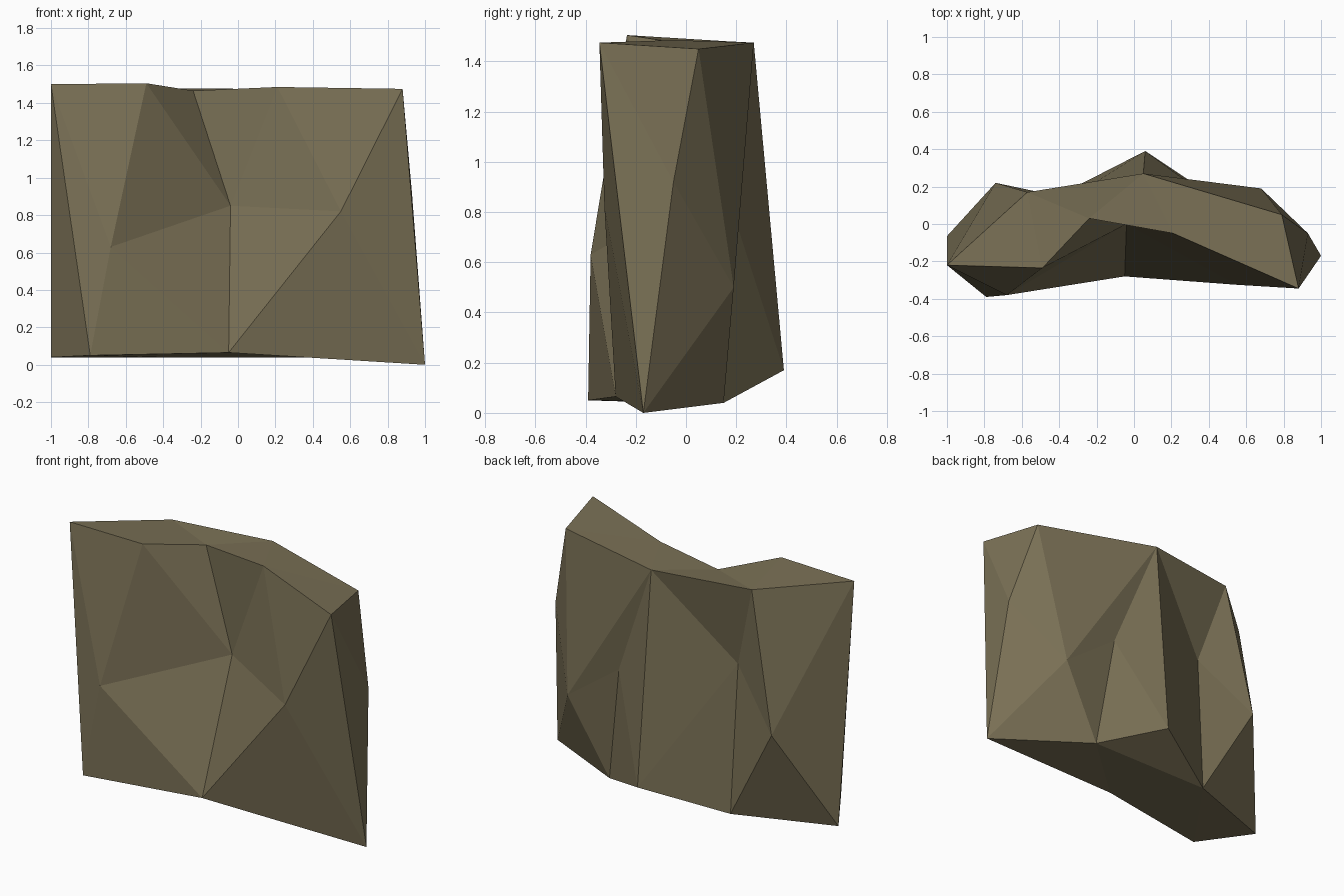
import bpy, bmesh

if "Cube" in bpy.data.objects:
    bpy.data.objects.remove(bpy.data.objects["Cube"])

# Corner points of the rock slab, in three rough rings
corners = {
    # top rim
    'A': (-1.00, -0.22, 1.50), 'B': (-0.49, -0.235, 1.505), 'C': (-0.24, 0.03, 1.465),
    'D': (0.21, -0.05, 1.485), 'E': (0.88, -0.345, 1.475), 'T': (0.79, 0.05, 1.45),
    'U': (0.05, 0.27, 1.475), 'Z': (-0.57, 0.17, 1.48),
    # chipped facet peaks around the waist
    'F': (-0.68, -0.38, 0.63), 'G': (-0.04, 0.00, 0.85), 'I': (0.55, -0.325, 0.82),
    'M': (0.93, -0.05, 0.92), 'N': (0.68, 0.19, 0.50), 'X': (0.32, 0.20, 0.76),
    'W': (-0.42, 0.09, 0.95), 'S': (-0.74, 0.22, 0.64),
    # foot
    'P': (-0.79, -0.39, 0.05), 'H': (-0.05, -0.28, 0.065), 'R': (1.00, -0.17, 0.00),
    'Q': (0.42, 0.15, 0.04), 'K': (0.06, 0.39, 0.17), 'V': (-0.41, 0.15, 0.04),
    'L': (-1.00, -0.065, 0.04),
}

# Facets as fans: the first letter is the hub, the rest run around it
fans = [
    'FAPHGBA', 'GHIDCB', 'IHRED', 'ALP',            # front and left
    'MERNTE', 'NRQXUT', 'XQKU', 'WUKVSZU', 'SVLAZ',  # right side and back
    'ZABCU', 'DETUC',                                # top
    'VQHPL', 'QRH', 'KVQ',                           # underside
]

bm = bmesh.new()
verts = {name: bm.verts.new(co) for name, co in corners.items()}
for hub, *rim in fans:
    for a, b in zip(rim, rim[1:]):
        bm.faces.new([verts[hub], verts[a], verts[b]])
bmesh.ops.recalc_face_normals(bm, faces=bm.faces)

mesh = bpy.data.meshes.new("rock_slab")
bm.to_mesh(mesh)
bm.free()

# Single stone colour, flat faces
stone = bpy.data.materials.new("olive brown stone")
stone.diffuse_color = (0.19, 0.16, 0.09, 1)
stone.use_nodes = True
stone.node_tree.nodes["Principled BSDF"].inputs["Base Color"].default_value = stone.diffuse_color
mesh.materials.append(stone)
rock = bpy.data.objects.new("rock_slab", mesh)
bpy.context.collection.objects.link(rock)
